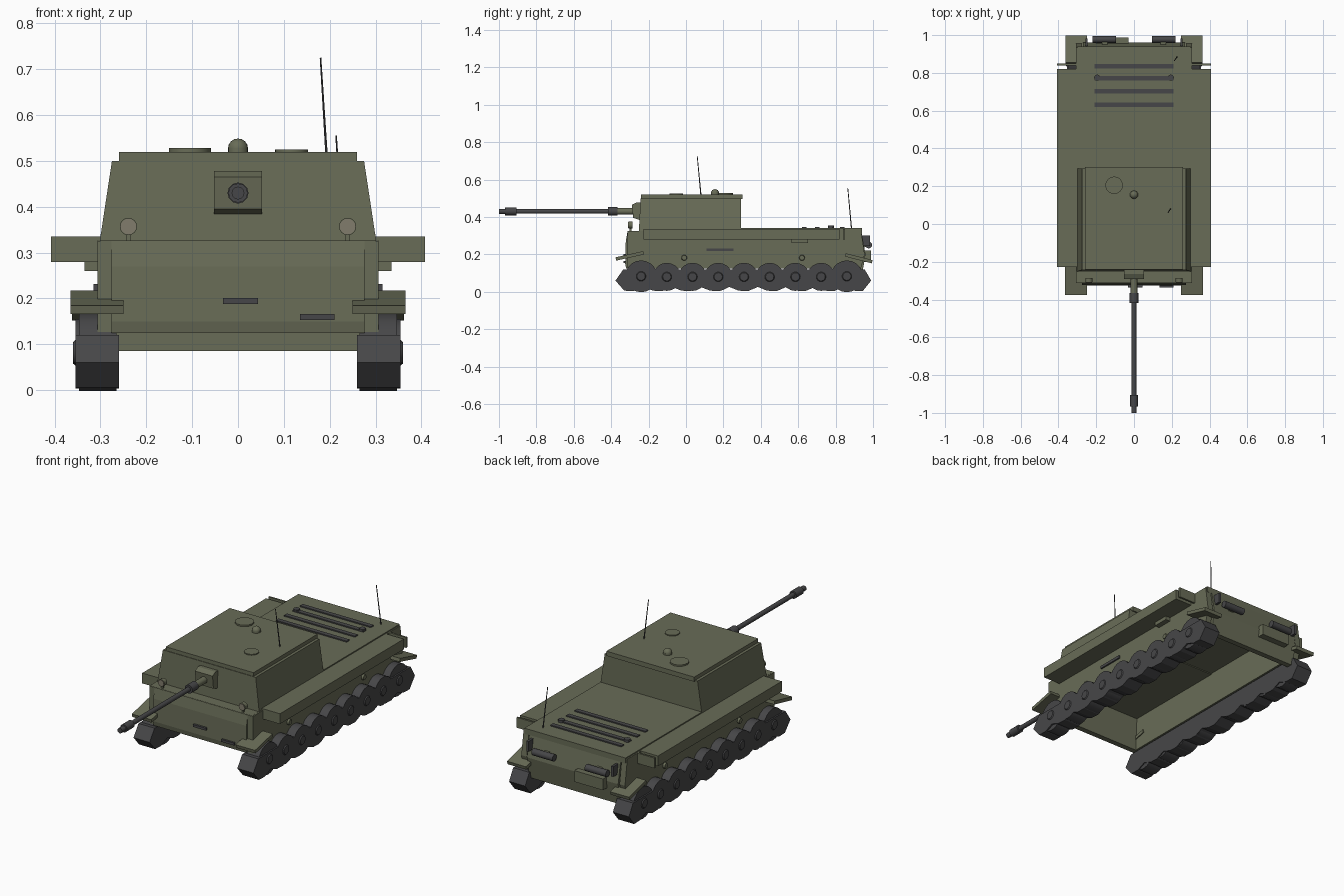
import bpy, bmesh, math
from mathutils import Vector, Matrix

if "Cube" in bpy.data.objects:
    bpy.data.objects.remove(bpy.data.objects["Cube"])


def material(name, rgb):
    m = bpy.data.materials.new(name)
    m.diffuse_color = (*rgb, 1)
    m.use_nodes = True
    m.node_tree.nodes["Principled BSDF"].inputs["Base Color"].default_value = m.diffuse_color
    return m


GREEN = material("olive", (0.14, 0.15, 0.095))
DARK = material("dark_metal", (0.062, 0.062, 0.065))
LENS = material("lens", (0.22, 0.20, 0.15))


def finish(bm, name, mat, smooth=False):
    bmesh.ops.recalc_face_normals(bm, faces=bm.faces)
    me = bpy.data.meshes.new(name)
    bm.to_mesh(me)
    bm.free()
    ob = bpy.data.objects.new(name, me)
    bpy.context.collection.objects.link(ob)
    me.materials.append(mat)
    if smooth:
        bpy.context.view_layer.objects.active = ob
        ob.select_set(True)
        bpy.ops.object.shade_smooth_by_angle(angle=math.radians(35))
        ob.select_set(False)
    return ob


def mirror(ob):
    ob.modifiers.new("mirror", 'MIRROR')
    return ob


def box(name, x, y, z, mat=GREEN, tilt=0.0):
    """Box from ranges, optionally tilted about the x axis."""
    bm = bmesh.new()
    size = [b - a for a, b in (x, y, z)]
    mid = Vector([(a + b) / 2 for a, b in (x, y, z)])
    bmesh.ops.create_cube(bm, size=1, matrix=Matrix.Translation(mid)
                          @ Matrix.Rotation(tilt, 4, 'X') @ Matrix.Diagonal((*size, 1)))
    return finish(bm, name, mat)


def rod(name, a, b, r1, r2=None, mat=DARK, sides=16):
    """Cylinder or cone between two points."""
    a, b = Vector(a), Vector(b)
    d = b - a
    rot = Vector((0, 0, 1)).rotation_difference(d).to_matrix().to_4x4()
    bm = bmesh.new()
    bmesh.ops.create_cone(bm, cap_ends=True, segments=sides, radius1=r1,
                          radius2=r1 if r2 is None else r2, depth=d.length,
                          matrix=Matrix.Translation((a + b) / 2) @ rot)
    return finish(bm, name, mat, True)


def slab(name, pts, x0, x1, mat=GREEN):
    """Side profile (y, z) extruded from x0 to x1."""
    bm = bmesh.new()
    f = bm.faces.new([bm.verts.new((x0, y, z)) for y, z in pts])
    new = bmesh.ops.extrude_face_region(bm, geom=[f])['geom']
    bmesh.ops.translate(bm, vec=(x1 - x0, 0, 0),
                        verts=[v for v in new if isinstance(v, bmesh.types.BMVert)])
    return finish(bm, name, mat)


# Hull: open underneath, made of side, front, rear and deck plates
mirror(slab("hull_side", [(-0.312, 0.125), (-0.312, 0.325), (0.30, 0.335), (0.935, 0.335),
                          (0.955, 0.20), (0.935, 0.125)], 0.275, 0.307))
slab("hull_front", [(-0.32, 0.125), (-0.325, 0.15), (-0.322, 0.27), (-0.312, 0.325),
                    (-0.28, 0.325), (-0.29, 0.125)], -0.276, 0.276)
slab("hull_rear", [(0.935, 0.34), (0.96, 0.20), (0.94, 0.085), (0.91, 0.085), (0.91, 0.34)],
     -0.27, 0.27)
box("front_deck", (-0.30, 0.30), (-0.31, 0.31), (0.305, 0.326))
box("engine_deck", (-0.30, 0.30), (0.295, 0.94), (0.31, 0.341))
mirror(box("inner_wall", (0.255, 0.28), (-0.29, 0.93), (0.125, 0.32)))

# Side sponsons and fenders
mirror(box("sponson", (0.30, 0.408), (-0.228, 0.82), (0.28, 0.335)))
mirror(box("sponson_end_bar", (0.30, 0.408), (0.84, 0.85), (0.28, 0.335)))
mirror(box("front_fender", (0.25, 0.365), (-0.377, -0.225), (0.183, 0.201), tilt=0.22))
mirror(box("rear_fender", (0.25, 0.362), (0.85, 0.998), (0.170, 0.188), tilt=-0.25))

# Details on the hull sides
mirror(box("side_box", (0.28, 0.335), (0.565, 0.652), (0.26, 0.292)))
mirror(box("side_slot", (0.30, 0.315), (0.11, 0.255), (0.217, 0.232), DARK))
for y in (-0.01, 0.62):
    mirror(rod("side_boss", (0.29, y, 0.182), (0.318, y, 0.182), 0.019, 0.013, GREEN))
box("front_tow_bar", (-0.033, 0.044), (-0.335, -0.32), (0.188, 0.201), DARK)
box("front_plate_bar", (0.135, 0.21), (-0.335, -0.32), (0.153, 0.166), DARK)

# Tracks: flat top, pointed ends, scalloped bottom
N, first, last = 9, -0.305, 0.92
step = (last - first) / (N - 1)
outline = [(0.955, 0.12), (-0.335, 0.12), (-0.377, 0.06)]
for i in range(N):
    c = first + i * step
    outline += [(c - 0.025, 0.006), (c + 0.025, 0.004)]
    if i < N - 1:
        outline.append((c + step / 2, 0.026))
outline.append((0.99, 0.06))
mirror(slab("track", outline, 0.26, 0.355, DARK))

# Road wheels with hubs, larger wheels at the ends
for i in range(9):
    y = -0.24 + i * 0.1375
    end = i in (0, 8)
    r, z = (0.085, 0.083) if end else (0.075, 0.080)
    mirror(rod("end_wheel" if end else "road_wheel", (0.265, y, z),
               (0.347 if end else 0.355, y, z), r, sides=20))
    mirror(rod("wheel_hub", (0.35, y, z), (0.360, y, z), 0.03, 0.022))

# Fighting compartment: tapered block with a roof plate
bm = bmesh.new()
bmesh.ops.create_cube(bm, size=1)
for v in bm.verts:
    top = v.co.z > 0
    x = 0.275 if top else 0.302
    y = (0.295 if v.co.y > 0 else (-0.243 if top else -0.252))
    v.co = (math.copysign(x, v.co.x), y, 0.50 if top else 0.322)
finish(bm, "fighting_compartment", GREEN)
box("roof_plate", (-0.26, 0.26), (-0.24, 0.302), (0.495, 0.52))

# Roof hatches and dome
rod("large_hatch", (-0.105, 0.205, 0.515), (-0.105, 0.205, 0.528), 0.046, mat=GREEN, sides=24)
rod("small_hatch", (0.117, -0.052, 0.515), (0.117, -0.052, 0.525), 0.036, mat=GREEN, sides=24)
rod("dome_base", (0, 0.155, 0.515), (0, 0.155, 0.528), 0.022, mat=GREEN)
bm = bmesh.new()
bmesh.ops.create_uvsphere(bm, u_segments=16, v_segments=8, radius=0.022,
                          matrix=Matrix.Translation((0, 0.155, 0.527)))
finish(bm, "dome", GREEN, True)

# Gun: mantlet, stepped barrel, muzzle brake
slab("mantlet", [(-0.24, 0.478), (-0.265, 0.478), (-0.29, 0.465), (-0.282, 0.395),
                 (-0.24, 0.382)], -0.052, 0.052)
for name, y0, y1, r, mat in (("gun_sleeve", -0.37, -0.27, 0.018, GREEN),
                             ("gun_collar", -0.418, -0.365, 0.023, DARK),
                             ("barrel", -0.98, -0.40, 0.0125, DARK),
                             ("muzzle_brake", -0.967, -0.905, 0.021, DARK),
                             ("muzzle_tip", -1.0, -0.96, 0.014, DARK)):
    rod(name, (0, y1, 0.43), (0, y0, 0.43), r, mat=mat, sides=12)

# Headlights
mirror(rod("headlight", (0.239, -0.285, 0.357), (0.239, -0.308, 0.357), 0.019, mat=GREEN))
mirror(rod("headlight_lens", (0.239, -0.305, 0.357), (0.239, -0.311, 0.357), 0.017, mat=LENS))
mirror(box("headlight_stand", (0.234, 0.244), (-0.302, -0.292), (0.32, 0.345)))

# Engine deck vents and knobs
for y in (0.632, 0.702, 0.772, 0.836):
    box("vent_slat", (-0.21, 0.21), (y - 0.012, y + 0.012), (0.335, 0.347), DARK)
mirror(rod("vent_knob", (0.195, 0.775, 0.335), (0.195, 0.775, 0.354), 0.016, mat=DARK, sides=12))

# Antennas
rod("roof_antenna", (0.193, 0.08, 0.515), (0.18, 0.06, 0.725), 0.003, 0.002, sides=6)
rod("rear_antenna", (0.228, 0.885, 0.335), (0.214, 0.865, 0.555), 0.003, 0.002, sides=6)

# Rear exhausts, brackets and stowage box
mirror(rod("exhaust", (0.095, 0.977, 0.25), (0.22, 0.977, 0.25), 0.018))
mirror(box("exhaust_bracket", (0.14, 0.17), (0.94, 0.97), (0.24, 0.26)))
mirror(box("rear_lamp", (0.245, 0.258), (0.935, 0.983), (0.245, 0.30), DARK))
box("rear_box", (-0.20, -0.03), (0.935, 0.988), (0.16, 0.22))
